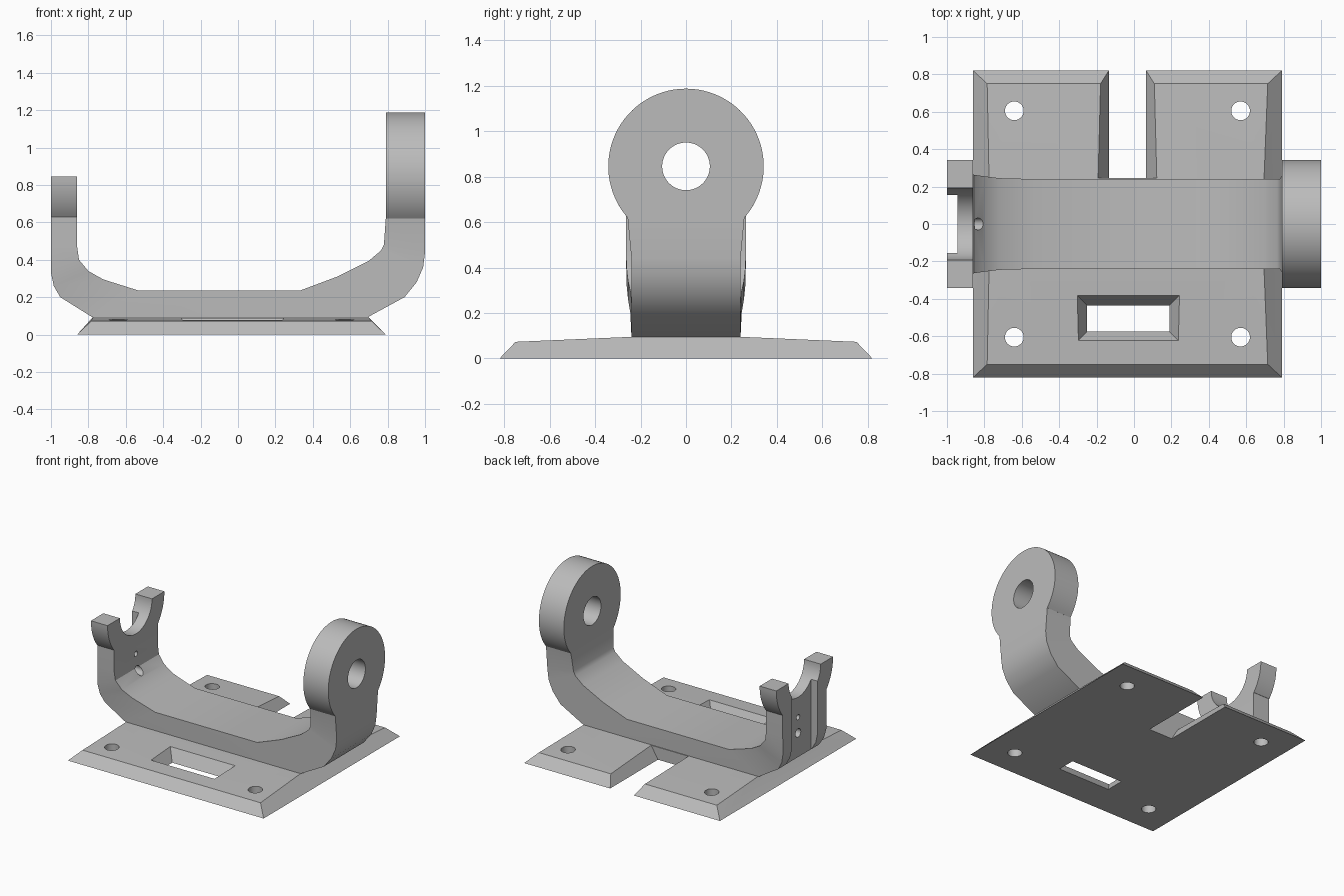
import bpy, bmesh
from math import sin, cos, radians
from mathutils import Matrix

if "Cube" in bpy.data.objects:
    bpy.data.objects.remove(bpy.data.objects["Cube"], do_unlink=True)

grey = bpy.data.materials.new("plain_grey")
grey.use_nodes = True
grey.diffuse_color = (0.5, 0.5, 0.5, 1)
grey.node_tree.nodes["Principled BSDF"].inputs["Base Color"].default_value = (0.5, 0.5, 0.5, 1)


def finish(name, bm):
    bmesh.ops.recalc_face_normals(bm, faces=bm.faces)
    mesh = bpy.data.meshes.new(name)
    bm.to_mesh(mesh)
    bm.free()
    mesh.materials.append(grey)
    obj = bpy.data.objects.new(name, mesh)
    bpy.context.collection.objects.link(obj)
    return obj


def hull(name, points):
    bm = bmesh.new()
    for p in points:
        bm.verts.new(p)
    bmesh.ops.convex_hull(bm, input=bm.verts[:])
    return finish(name, bm)


def frustum(name, x0, x1, y0, y1, tx, ty, z0=-0.1, z1=0.2):
    # box whose sides spread by tx, ty per unit of height
    return hull(name, [(x + sx * tx * z, y + sy * ty * z, z) for z in (z0, z1)
                       for x, sx in ((x0, -1), (x1, 1)) for y, sy in ((y0, -1), (y1, 1))])


def cylinder(name, centre, radius, depth, axis, sides=40):
    bm = bmesh.new()
    turn = Matrix.Rotation(radians(90), 4, "Y") if axis == "X" else Matrix()
    bmesh.ops.create_cone(bm, cap_ends=True, segments=sides, radius1=radius, radius2=radius,
                          depth=depth, matrix=Matrix.Translation(centre) @ turn)
    return finish(name, bm)


def extrude_x(name, outline, x0, x1):
    bm = bmesh.new()
    face = bm.faces.new([bm.verts.new((x0, y, z)) for y, z in outline])
    out = bmesh.ops.extrude_face_region(bm, geom=[face])
    moved = [v for v in out["geom"] if isinstance(v, bmesh.types.BMVert)]
    bmesh.ops.translate(bm, verts=moved, vec=(x1 - x0, 0, 0))
    if face.is_valid and len([f for f in bm.faces if len(f.verts) > 4]) < 2:
        bm.faces.new([v for v in face.verts])
    return finish(name, bm)


def cut(obj, cutters):
    for c in cutters:
        c.hide_render = True
        mod = obj.modifiers.new("cut", "BOOLEAN")
        mod.operation, mod.solver, mod.object = "DIFFERENCE", "EXACT", c
    bpy.context.view_layer.update()
    graph = bpy.context.evaluated_depsgraph_get()
    mesh = bpy.data.meshes.new_from_object(obj.evaluated_get(graph))
    obj.modifiers.clear()
    obj.data = mesh
    for c in cutters:
        bpy.data.objects.remove(c, do_unlink=True)


def arc(radius, a0, a1, steps):
    angles = [radians(a0 + (a1 - a0) * i / steps) for i in range(steps + 1)]
    return [(radius * cos(a), AXIS_Z + radius * sin(a)) for a in angles]


AXIS_Z = 0.845
EYE_R = 0.342

# Base plate: chamfered rim rising gently to a flat ridge under the arm
base = hull("base_plate",
            [(x, y, 0) for x in (-0.86, 0.79) for y in (-0.82, 0.82)]
            + [(x, y, 0.073) for x in (-0.785, 0.715) for y in (-0.75, 0.75)]
            + [(x, y, 0.095) for x in (-0.775, 0.695) for y in (-0.24, 0.24)])
holes = [cylinder("screw_hole", (x, y, 0), 0.05, 1, "Z")
         for x in (-0.64, 0.57) for y in (-0.605, 0.605)]
window = frustum("window_cut", -0.25, 0.19, -0.575, -0.435, 0.6, 0.6)
slot = frustum("slot_cut", -0.135, 0.065, 0.245, 1, 0.6, 0)
cut(base, holes + [window, slot])

# Arm: stations of inner point, outer point and half width, lofted end to end
stations = [
    (-0.86, 0.63, -1, 0.63, 0.264), (-0.86, 0.47, -1, 0.47, 0.264),
    (-0.85, 0.40, -1, 0.33, 0.262), (-0.80, 0.34, -0.985, 0.26, 0.255),
    (-0.72, 0.295, -0.95, 0.20, 0.245), (-0.53, 0.235, -0.78, 0.094, 0.24),
    (0.33, 0.235, 0.695, 0.094, 0.24), (0.53, 0.31, 0.89, 0.20, 0.24),
    (0.70, 0.395, 0.955, 0.28, 0.24), (0.765, 0.45, 0.99, 0.36, 0.24),
    (0.78, 0.48, 1, 0.44, 0.24), (0.79, 0.62, 1, 0.62, 0.257)]
bm = bmesh.new()
rings = [[bm.verts.new(p) for p in ((xi, -w, zi), (xi, w, zi), (xo, w, zo), (xo, -w, zo))]
         for xi, zi, xo, zo, w in stations]
for a, b in zip(rings, rings[1:]):
    for i in range(4):
        j = (i + 1) % 4
        bm.faces.new((a[i], a[j], b[j], b[i]))
bm.faces.new(rings[0])
bm.faces.new(rings[-1])
arm = finish("cradle_arm", bm)


def groove():
    return frustum("groove_cut", -1.2, -0.945, -0.155, 0.155, 0, 0, 0, 1)


cut(arm, [groove(),
          cylinder("pin_hole", (-0.9, 0, 0.5), 0.02, 0.4, "X", 24),
          cylinder("wire_hole", (-0.9, 0, 0.38), 0.032, 0.4, "X", 24)])

# Round eye on the left end
eye = extrude_x("bearing_eye", arc(EYE_R, -41.2, 221.2, 60), 0.79, 1)
cut(eye, [cylinder("eye_hole", (0.9, 0, AXIS_Z), 0.105, 1, "X", 48)])

# Open half-round fork on the right end
fork = extrude_x("saddle_fork", arc(EYE_R, -39, 0, 10) + arc(0.193, 0, -180, 36)
                 + arc(EYE_R, 180, 219, 10), -1, -0.86)
cut(fork, [groove()])

# Smooth the curved walls and keep hard edges
bpy.ops.object.select_all(action="DESELECT")
for obj in (base, arm, eye, fork):
    obj.select_set(True)
    bpy.context.view_layer.objects.active = obj
    bpy.ops.object.shade_smooth_by_angle(angle=radians(25))
    obj.select_set(False)
